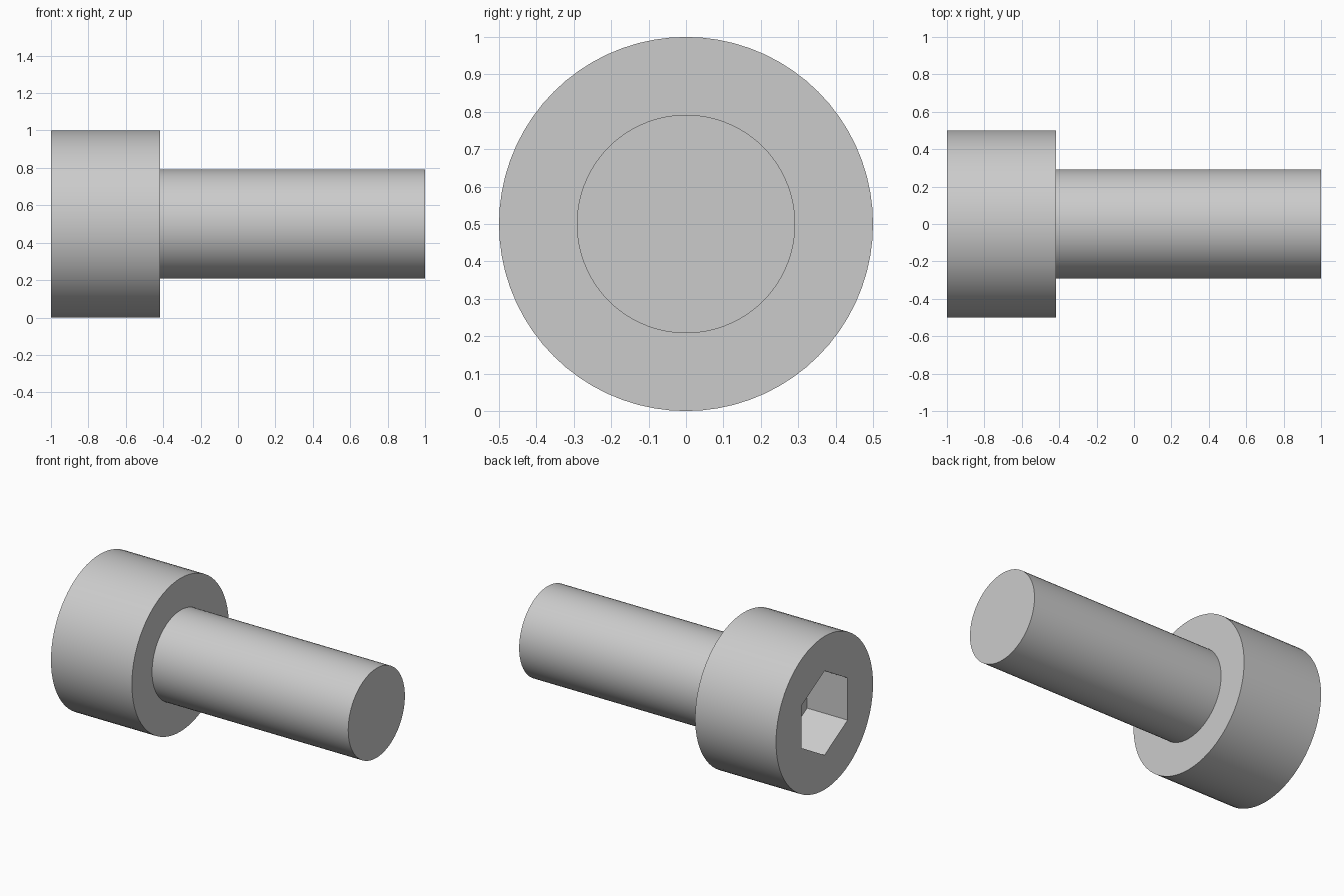
import bpy
import bmesh
from math import cos, sin, tau, radians

cube = bpy.data.objects.get("Cube")
if cube:
    bpy.data.objects.remove(cube, do_unlink=True)

AXIS_Z = 0.5
HEAD_X, COLLAR_X, TIP_X = -1.0, -0.416, 1.0
HEAD_R, SHAFT_R = 0.5, 0.292
SOCKET_R, SOCKET_DEPTH = 0.275, 0.293

steel = bpy.data.materials.new("steel grey")
steel.use_nodes = True
GREY = (0.6, 0.6, 0.6, 1.0)
steel.diffuse_color = GREY
steel.node_tree.nodes["Principled BSDF"].inputs["Base Color"].default_value = GREY


def ring(bm, x, radius, sides):
    """Closed loop of vertices around the screw axis, first one at the top."""
    return [bm.verts.new((x, radius * sin(tau * i / sides),
                          AXIS_Z + radius * cos(tau * i / sides)))
            for i in range(sides)]


def wall(bm, a, b):
    """Quads joining two equal rings."""
    n = len(a)
    for i in range(n):
        j = (i + 1) % n
        bm.faces.new((a[i], a[j], b[j], b[i]))


def finish(bm, name):
    bmesh.ops.recalc_face_normals(bm, faces=bm.faces)
    mesh = bpy.data.meshes.new(name)
    bm.to_mesh(mesh)
    bm.free()
    mesh.materials.append(steel)
    obj = bpy.data.objects.new(name, mesh)
    bpy.context.collection.objects.link(obj)
    bpy.ops.object.select_all(action='DESELECT')
    obj.select_set(True)
    bpy.context.view_layer.objects.active = obj
    bpy.ops.object.shade_smooth_by_angle(angle=radians(30))


# Cylindrical head with a hexagonal blind socket
bm = bmesh.new()
rim = ring(bm, HEAD_X, HEAD_R, 72)
collar = ring(bm, COLLAR_X, HEAD_R, 72)
wall(bm, rim, collar)
bm.faces.new(collar)
mouth = ring(bm, HEAD_X, SOCKET_R, 6)
floor = ring(bm, HEAD_X + SOCKET_DEPTH, SOCKET_R, 6)
wall(bm, mouth, floor)
bm.faces.new(floor)
open_edges = [e for e in bm.edges if e.is_boundary]
bmesh.ops.triangle_fill(bm, edges=open_edges, use_beauty=True, normal=(-1, 0, 0))
finish(bm, "screw_head")

# Plain round shaft
bm = bmesh.new()
root = ring(bm, COLLAR_X, SHAFT_R, 72)
tip = ring(bm, TIP_X, SHAFT_R, 72)
wall(bm, root, tip)
bm.faces.new(tip)
finish(bm, "screw_shaft")
